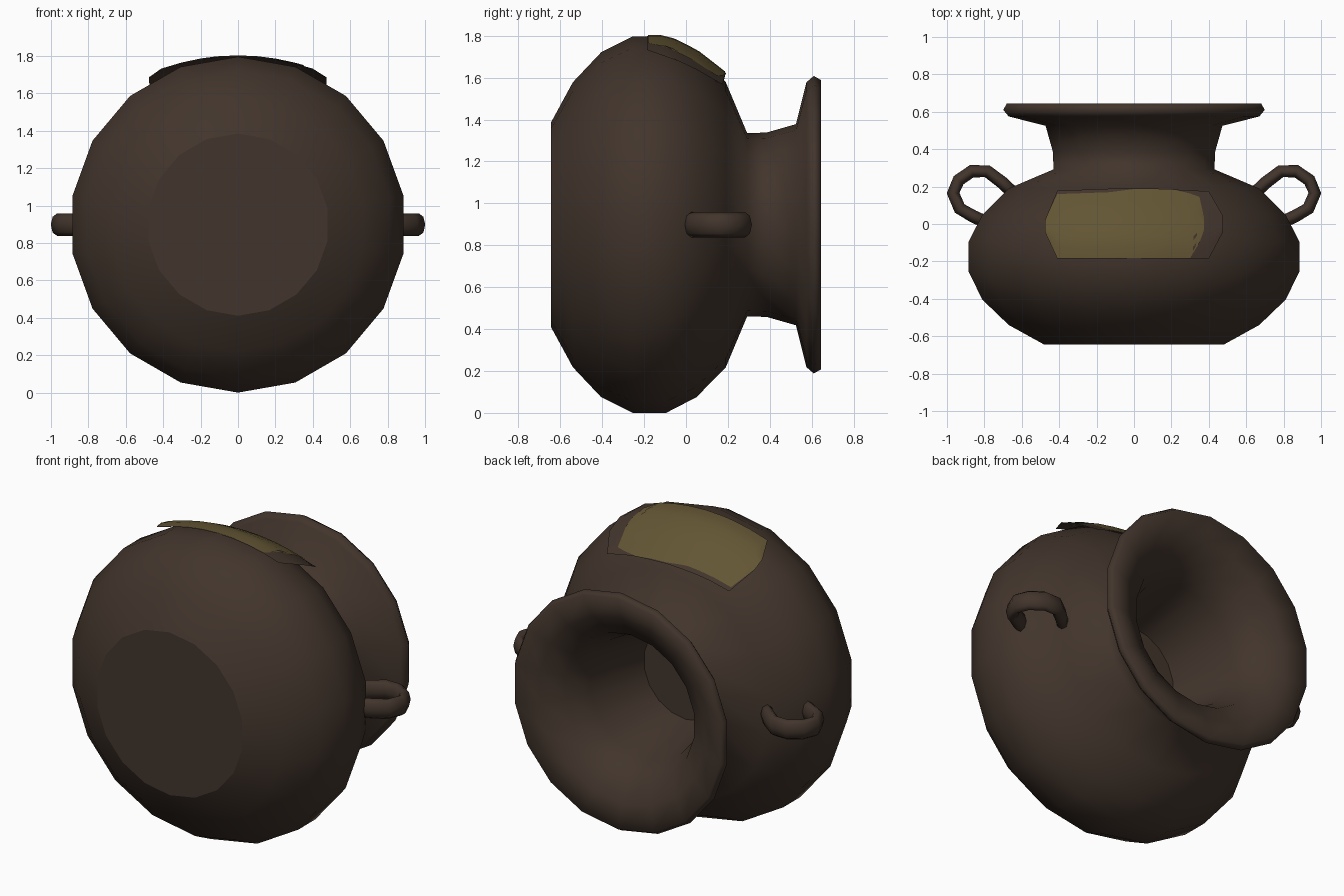
import bpy, bmesh, math
from mathutils import Vector

if "Cube" in bpy.data.objects:
    bpy.data.objects.remove(bpy.data.objects["Cube"])


def material(name, rgb):
    m = bpy.data.materials.new(name)
    m.diffuse_color = (*rgb, 1)
    m.use_nodes = True
    m.node_tree.nodes["Principled BSDF"].inputs["Base Color"].default_value = m.diffuse_color
    return m


CLAY = material("dark brown clay", (0.054, 0.035, 0.025))
OLIVE = material("olive label", (0.124, 0.091, 0.034))
CZ = 0.898  # height of the pot's axis


def finish(name, bm, mat, recalc=True, flat_caps=False):
    if recalc:
        bmesh.ops.recalc_face_normals(bm, faces=bm.faces)
    for f in bm.faces:
        cap = flat_caps and len(f.verts) > 4
        f.smooth = not cap
        if cap:
            for e in f.edges:
                e.smooth = False
    me = bpy.data.meshes.new(name)
    bm.to_mesh(me)
    bm.free()
    me.materials.append(mat)
    ob = bpy.data.objects.new(name, me)
    bpy.context.collection.objects.link(ob)
    return ob


def skin(bm, rings):
    """Join closed rings of points with quads and cap both ends."""
    vs = [[bm.verts.new(p) for p in r] for r in rings]
    n = len(vs[0])
    for a, b in zip(vs, vs[1:]):
        for i in range(n):
            j = (i + 1) % n
            bm.faces.new((a[i], a[j], b[j], b[i]))
    bm.faces.new(vs[0])
    bm.faces.new(vs[-1])


# Pot: 18-sided turned body lying along y, with neck, rim and tapering throat
profile = [(-0.645, 0.487), (-0.54, 0.68), (-0.405, 0.823), (-0.255, 0.898),
           (-0.095, 0.898), (0.05, 0.823), (0.19, 0.68), (0.292, 0.437),
           (0.385, 0.44), (0.525, 0.48), (0.575, 0.68), (0.61, 0.71),
           (0.645, 0.69), (0.605, 0.55), (0.53, 0.43), (0.39, 0.365),
           (0.0, 0.28)]
bm = bmesh.new()
skin(bm, [[(r * math.sin(math.tau * i / 18), y, CZ + r * math.cos(math.tau * i / 18))
           for i in range(18)] for y, r in profile])
finish("pot", bm, CLAY, flat_caps=True)

# Handles: flattened tube swept along a loop, one on each side
path = [(0.63, 0.15), (0.70, 0.218), (0.785, 0.282), (0.868, 0.282), (0.938, 0.234),
        (0.967, 0.165), (0.932, 0.083), (0.86, 0.041), (0.77, 0.0)]
for side, label in ((1, "right"), (-1, "left")):
    pts = [Vector((x, y, CZ)) for x, y in path]
    rings = []
    for k, p in enumerate(pts):
        t = (pts[min(k + 1, len(pts) - 1)] - pts[max(k - 1, 0)]).normalized()
        out = Vector((-t.y, t.x, 0))
        ring = []
        for i in range(8):
            a = math.tau * i / 8
            q = p + out * 0.034 * math.cos(a) + Vector((0, 0, 0.06 * math.sin(a)))
            ring.append((q.x * side, q.y, q.z))
        rings.append(ring)
    bm = bmesh.new()
    skin(bm, rings)
    finish(label + "_handle", bm, CLAY)


# Label: thin curved sheets resting on the top of the pot
def lerp(table, t):
    for a, b in zip(table, table[1:]):
        if t <= b[0]:
            f = (t - a[0]) / (b[0] - a[0])
            return [u + (v - u) * f for u, v in zip(a, b)]
    return list(table[-1])


ridge = [(-0.2, 1.799), (-0.09, 1.799), (0.05, 1.732), (0.2, 1.615)]


def sheet(name, outline, lift, mat):
    bm = bmesh.new()
    xs = sorted({o[0] for o in outline} | {round(-0.3 + 0.1 * i, 2) for i in range(7)})
    cols = []
    for x in xs:
        _, lo, hi = lerp(outline, x)
        col = []
        for k in range(7):
            y = lo + (hi - lo) * k / 6
            col.append(bm.verts.new((x, y, lerp(ridge, y)[1] - 0.42 * x * x + lift)))
        cols.append(col)
    for a, b in zip(cols, cols[1:]):
        for k in range(6):
            bm.faces.new((a[k], b[k], b[k + 1], a[k + 1]))
    finish(name, bm, mat, recalc=False)


sheet("label_backing", [(-0.472, -0.05, 0.03), (-0.41, -0.185, 0.178), (-0.1, -0.185, 0.19),
                        (0.1, -0.185, 0.19), (0.4, -0.185, 0.175), (0.472, -0.05, 0.05)],
      0.0, CLAY)
sheet("label_face", [(-0.475, -0.045, 0.02), (-0.41, -0.182, 0.16), (-0.13, -0.182, 0.17),
                     (0.0, -0.182, 0.187), (0.2, -0.182, 0.187), (0.3, -0.182, 0.163),
                     (0.35, -0.1, 0.145), (0.375, -0.03, 0.03)], 0.004, OLIVE)
